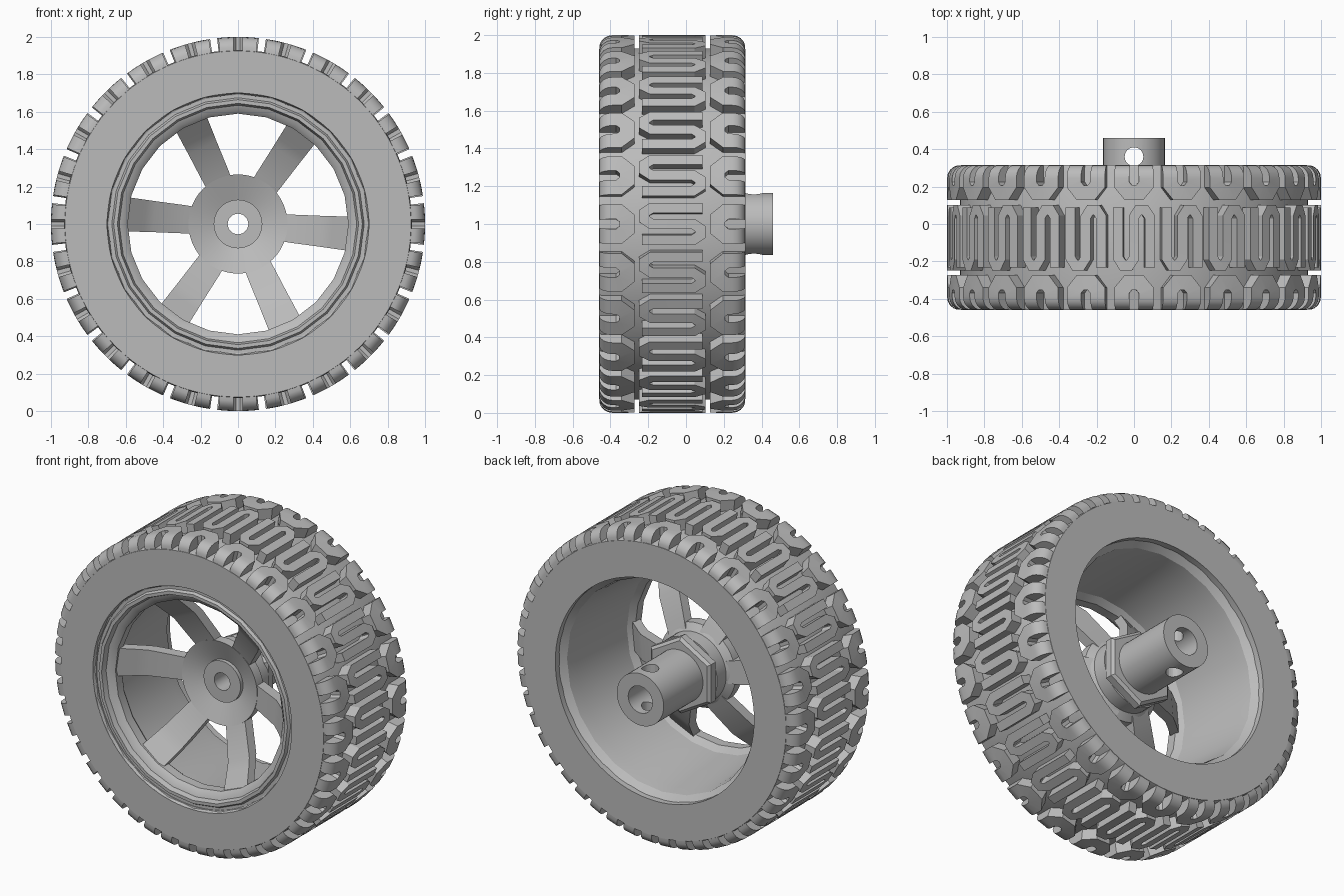
import bpy, bmesh
from math import sin, cos, pi, sqrt, radians
from mathutils import Vector

default = bpy.data.objects.get("Cube")
if default:
    bpy.data.objects.remove(default, do_unlink=True)

grey = bpy.data.materials.new("wheel_grey")
grey.use_nodes = True
COLOUR = (0.5, 0.5, 0.5, 1)
grey.diffuse_color = COLOUR
grey.node_tree.nodes["Principled BSDF"].inputs["Base Color"].default_value = COLOUR


def polar(r, angle, y):
    """Point around the axle, which runs along y at height 1."""
    return Vector((r * cos(angle), y, 1 + r * sin(angle)))


def loft(bm, rings, closed=False):
    """Skin a run of equal closed loops, capped unless it joins up."""
    loops = [[bm.verts.new(p) for p in ring] for ring in rings]
    n = len(loops[0])
    pairs = list(zip(loops, loops[1:]))
    if closed:
        pairs.append((loops[-1], loops[0]))
    for a, b in pairs:
        for i in range(n):
            j = (i + 1) % n
            bm.faces.new((a[i], a[j], b[j], b[i]))
    if not closed:
        bm.faces.new(loops[0])
        bm.faces.new(loops[-1][::-1])


def finish(name, bm, angle=30):
    bmesh.ops.recalc_face_normals(bm, faces=bm.faces)
    mesh = bpy.data.meshes.new(name)
    bm.to_mesh(mesh)
    bm.free()
    mesh.materials.append(grey)
    obj = bpy.data.objects.new(name, mesh)
    bpy.context.collection.objects.link(obj)
    bpy.ops.object.select_all(action='DESELECT')
    obj.select_set(True)
    bpy.context.view_layer.objects.active = obj
    bpy.ops.object.shade_smooth_by_angle(angle=radians(angle))
    return obj


def lathe(name, profile, sides, turn=0.0):
    bm = bmesh.new()
    rings = [[polar(r, turn + 2 * pi * i / sides, y) for r, y in profile]
             for i in range(sides)]
    loft(bm, rings, closed=True)
    return finish(name, bm)


# Tyre carcass: flat side walls and the floor of the tread grooves
FRONT, BACK, FLOOR, DEPTH = -0.46, 0.315, 0.93, 0.07
lathe("tyre_carcass", [(0.70, FRONT), (0.925, FRONT), (FLOOR, FRONT + 0.012),
                       (FLOOR, BACK - 0.012), (0.925, BACK), (0.70, BACK)], 96)


# Tread: mitred strokes wrapped round the carcass
def crown(y):
    edge = min(y - FRONT, BACK - y, DEPTH)
    return FLOOR + sqrt(max(0, DEPTH ** 2 - (DEPTH - edge) ** 2))


def stroke(bm, path, half, turn):
    pts = [Vector(p) for p in path]
    rings = []
    for i, p in enumerate(pts):
        before = (p - pts[i - 1]).normalized() if i else None
        after = (pts[i + 1] - p).normalized() if i + 1 < len(pts) else None
        before, after = before or after, after or before
        n0, n1 = (Vector((-d.y, d.x)) for d in (before, after))
        mitre = (n0 + n1).normalized()
        mitre *= half / mitre.dot(n0)
        a, b = p + mitre, p - mitre
        rings.append([polar(crown(a.x), turn + a.y, a.x),
                      polar(crown(b.x), turn + b.y, b.x),
                      polar(FLOOR - 0.015, turn + b.y, b.x),
                      polar(FLOOR - 0.015, turn + a.y, a.x)])
    loft(bm, rings)


PITCHES = 24
STEP = 2 * pi / PITCHES

# Shoulder block: half of a chamfered U, measured in from the tyre edge
arm = STEP / 4
half_u = [(e, arm) for e in (0.002, 0.01, 0.025, 0.045, 0.07, 0.105)] + [(0.148, 0.03)]
u_path = half_u + [(e, -u) for e, u in reversed(half_u)]

# Centre block: half of an S, completed by turning it round its middle
MIDDLE = -0.0725
half_s = [(0.16, 0.085), (-0.11, 0.085), (-0.148, 0.06), (-0.148, 0.025), (-0.11, 0)]
s_path = half_s + [(-y, -u) for y, u in reversed(half_s)]
s_path = [(MIDDLE + y, u) for y, u in s_path]

bm = bmesh.new()
for k in range(PITCHES):
    turn = k * STEP
    stroke(bm, [(FRONT + e, u) for e, u in u_path], 0.04, turn)
    stroke(bm, [(BACK - e, u) for e, u in u_path], 0.04, turn)
    stroke(bm, s_path, 0.027, turn)
finish("tyre_tread", bm)

# Rim: stepped front lip, barrel and chamfered rear opening
lathe("rim", [(0.735, -0.44), (0.73, -0.459), (0.705, -0.459), (0.695, -0.435),
              (0.675, -0.435), (0.665, -0.452), (0.645, -0.452), (0.635, -0.42),
              (0.61, -0.41), (0.59, -0.39), (0.59, -0.33), (0.62, -0.29),
              (0.66, 0.17), (0.67, 0.24), (0.725, 0.30), (0.735, 0.30)], 24)
# Sleeve that closes the step between rim and front side wall
lathe("rim_seat", [(0.69, -0.44), (0.74, FRONT), (0.74, -0.30), (0.69, -0.30)], 48)

# Spokes: six bent bars from the dish to the front of the barrel
spoke = [(0.22, -0.165, 0.07), (0.28, -0.19, 0.075), (0.45, -0.265, 0.083),
         (0.50, -0.305, 0.086), (0.61, -0.40, 0.092)]
THICK = 0.07
bm = bmesh.new()
for k in range(6):
    angle = radians(55 + 60 * k)
    across = Vector((-sin(angle), 0, cos(angle)))
    rings = []
    for r, y, w in spoke:
        near, far = polar(r, angle, y), polar(r, angle, y + THICK)
        rings.append([near - across * w, near + across * w,
                      far + across * w, far - across * w])
    loft(bm, rings)
finish("spokes", bm)

# Hub: front boss, dish, rear collar and shaft socket
hub = lathe("hub", [(0.055, -0.16), (0.13, -0.16), (0.13, -0.135), (0.265, -0.185),
                    (0.265, -0.12), (0.22, -0.09), (0.22, 0.0), (0.165, 0.0),
                    (0.165, 0.46), (0.085, 0.46), (0.085, 0.05), (0.055, 0.05)], 48)
lathe("hex_nut", [(0.15, -0.01), (0.225, -0.01), (0.245, 0.005), (0.245, 0.05),
                  (0.225, 0.065), (0.15, 0.065)], 6, radians(30))

# Set screw hole drilled through the socket
bpy.ops.mesh.primitive_cylinder_add(vertices=24, radius=0.05, depth=0.6,
                                    location=(0, 0.36, 1))
cutter = bpy.context.object
cutter.name = "screw_hole_cutter"
cutter.hide_render = True
cut = hub.modifiers.new("screw_hole", 'BOOLEAN')
cut.object = cutter
cut.operation = 'DIFFERENCE'
bpy.ops.object.select_all(action='DESELECT')
hub.select_set(True)
bpy.context.view_layer.objects.active = hub
bpy.ops.object.modifier_apply(modifier=cut.name)
bpy.data.objects.remove(cutter, do_unlink=True)
bpy.ops.object.shade_smooth_by_angle(angle=radians(30))
